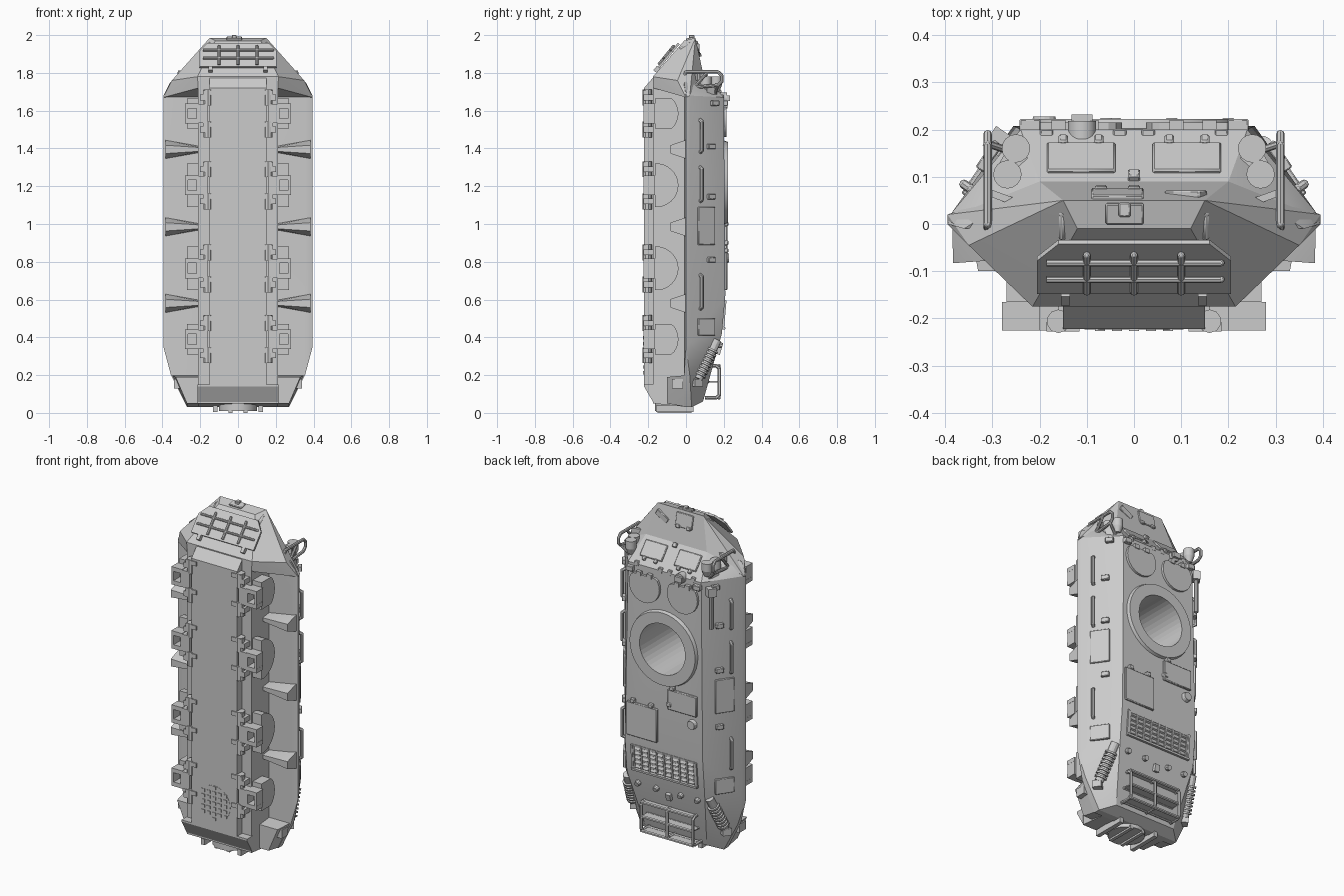
import bpy, bmesh
from math import radians, sin, cos, pi
from mathutils import Vector as V, Matrix

if "Cube" in bpy.data.objects:
    bpy.data.objects.remove(bpy.data.objects["Cube"])

def convex(bm, pts):
    vs = [bm.verts.new(p) for p in pts]
    r = bmesh.ops.convex_hull(bm, input=vs)
    junk = {e for e in r['geom_interior'] + r['geom_unused'] if isinstance(e, bmesh.types.BMVert)}
    bmesh.ops.delete(bm, geom=list(junk), context='VERTS')

def sym(pts):
    return list(pts) + [(-x, y, z) for x, y, z in pts]

def prism(bm, pts, off):
    convex(bm, [V(p) for p in pts] + [V(p) + V(off) for p in pts])

def box(bm, c, s, ax='X', deg=0):
    m = Matrix.Translation(c) @ Matrix.Rotation(radians(deg), 4, ax) @ Matrix.Diagonal((*s, 1))
    bmesh.ops.create_cube(bm, size=1, matrix=m)

def tube(bm, p, q, r, n=10, r2=None):
    p, q = V(p), V(q)
    d = q - p
    m = Matrix.Translation((p + q) / 2) @ d.to_track_quat('Z', 'Y').to_matrix().to_4x4()
    bmesh.ops.create_cone(bm, cap_ends=True, segments=n, radius1=r, radius2=r if r2 is None else r2,
                          depth=d.length, matrix=m)

def path(bm, pts, r, n=8):
    for a, b in zip(pts, pts[1:]):
        tube(bm, a, b, r, n)
        bmesh.ops.create_uvsphere(bm, u_segments=8, v_segments=6, radius=r, matrix=Matrix.Translation(b))

def finish(name, bm, mirror=False, bevel=0):
    bmesh.ops.dissolve_limit(bm, angle_limit=radians(1), verts=bm.verts, edges=bm.edges)
    bmesh.ops.recalc_face_normals(bm, faces=bm.faces)
    me = bpy.data.meshes.new(name)
    bm.to_mesh(me)
    bm.free()
    o = bpy.data.objects.new(name, me)
    bpy.context.collection.objects.link(o)
    if bevel:
        b = o.modifiers.new('bevel', 'BEVEL')
        b.width, b.segments = bevel, 1
    if mirror:
        o.modifiers.new('mirror', 'MIRROR').use_mirror_merge = False
    return o

# Upper hull with sloped sides, windscreen face and tapered rear
bm = bmesh.new()
convex(bm, sym([(.24, .2, 1.67), (.255, .208, .62), (.255, .19, .42), (.2, .09, .06),
                (.27, .03, .03), (.27, -.01, .03), (.355, .02, .2), (.355, -.01, .2),
                (.395, 0, .35), (.395, 0, 1.68), (.385, .025, .37), (.385, .025, 1.68),
                (.36, -.01, 1.75), (.2, .09, 1.8)]))
upper = finish('upper_hull', bm)

# Faceted nose with a narrow top face
bm = bmesh.new()
convex(bm, sym([(.12, -.01, 1.97), (.15, .05, 1.985), (.215, -.175, 1.78), (.35, -.045, 1.76),
                (.395, .02, 1.68), (.395, 0, 1.67), (.2, .09, 1.8), (.21, -.175, 1.72), (.35, -.045, 1.73)]))
finish('nose', bm)

# Lower tub and belly
bm = bmesh.new()
convex(bm, sym([(.212, -.175, .05), (.212, .02, .03), (.212, -.175, 1.78), (.212, .02, 1.78)]))
tub = finish('lower_tub', bm)
bm = bmesh.new()
convex(bm, sym([(.15, -.222, .14), (.15, -.222, 1.72), (.15, -.17, 1.78), (.15, -.17, .06)]))
convex(bm, sym([(.215, -.222, .14), (.215, -.17, .05), (.215, -.17, .15), (.215, -.222, .15)]))
finish('belly', bm)

# Rear lower corners
bm = bmesh.new()
convex(bm, [(.2, -.1, .05), (.27, -.1, .05), (.33, -.1, .19), (.2, -.1, .19),
            (.2, .01, .03), (.27, .01, .03), (.35, .01, .2), (.2, .01, .2)])
box(bm, (.315, -.045, .155), (.05, .06, .05))
finish('rear_corner', bm, True)

# Turret ring and its opening
bm = bmesh.new()
tube(bm, (0, .19, 1.22), (0, .222, 1.22), .225, 40, .215)
ring = finish('turret_ring', bm)
bm = bmesh.new()
tube(bm, (0, -.14, 1.22), (0, .4, 1.22), .15, 40)
cutter = finish('turret_cutter', bm)
cutter.hide_render = True
cutter.hide_viewport = True
for o in (upper, tub, ring):
    b = o.modifiers.new('opening', 'BOOLEAN')
    b.object, b.operation, b.solver = cutter, 'DIFFERENCE', 'EXACT'

# Suspension mounts: half-round blocks with slotted brackets, plus belly hinges
mount, hinge = bmesh.new(), bmesh.new()
for z in (1.585, 1.205, .765, .39):
    end = z > 1.5 or z < .5
    h = .08 if end else .115
    arc = [(.2, -.165 + .125 * sin(t * pi / 16), z + max(-h, min(h, .118 * cos(t * pi / 16)))) for t in range(17)]
    prism(mount, arc, (.07, 0, 0))
    box(mount, (.19, -.198, z), (.06, .055, .1))
    for dz in (-.04, .04):
        box(mount, (.245, -.195, z + dz), (.07, .06, .025))
    box(mount, (.272, -.195, z), (.014, .06, .1))
    for dz in (-.085, .085):
        tube(hinge, (.16, -.206, z + dz - .042), (.16, -.206, z + dz + .042), .025)
        box(hinge, (.15, -.218, z + dz + .025), (.07, .02, .025))
        box(hinge, (.18, -.2, z + dz), (.04, .05, .03))
finish('suspension_mount', mount, True)
finish('belly_hinge', hinge, True)

# Tapered brackets below the side overhang
bm = bmesh.new()
for z in (1.395, .985, .58):
    convex(bm, [(.385, 0, z - .05), (.385, 0, z + .05), (.383, -.083, z - .022), (.383, -.083, z + .022),
                (.205, 0, z - .018), (.205, 0, z + .018), (.205, -.07, z - .01), (.205, -.07, z + .01)])
finish('side_bracket', bm, True)

# Round belly grille
bm = bmesh.new()
tube(bm, (0, -.215, .305), (0, -.2235, .305), .105, 28)
for i in range(-2, 3):
    for j in range(-3, 4):
        if (i * .036) ** 2 + (j * .031) ** 2 < .0098:
            box(bm, (i * .036, -.2235, .305 + j * .031), (.022, .006, .018))
finish('belly_grille', bm)

# Trim vane on the nose with crossing ribs
bm = bmesh.new()
N = Matrix.Translation((0, -.085, 1.884)) @ Matrix.Rotation(radians(-40), 4, 'X')
prism(bm, [N @ V(p) for p in [(-.205, -.004, -.08), (.205, -.004, -.08), (.205, -.004, .03), (.16, -.004, .085),
                              (-.16, -.004, .085), (-.205, -.004, .03)]], N.to_3x3() @ V((0, -.012, 0)))
for z in (-.025, .03):
    path(bm, [N @ V((-.185, -.022, z)), N @ V((.185, -.022, z))], .007)
for x in (-.1, 0, .1):
    path(bm, [N @ V((x, -.02, -.07)), N @ V((x, -.022, .055))], .008)
for x in (-.145, .145):
    box(bm, N @ V((x, -.01, -.095)), (.02, .025, .03), 'X', -40)
finish('trim_vane', bm)

# Nose pegs, top plate and glacis fittings
bm = bmesh.new()
for x in (-.15, .15):
    path(bm, [(x, -.03, 1.925), (x, .022, 1.955)], .011)
box(bm, (-.02, .022, 1.98), (.08, .045, .014), 'X', 14)
box(bm, (-.02, .03, 1.99), (.025, .03, .02))
box(bm, (-.035, .06, 1.93), (.11, .018, .08), 'X', 11)
for x in (-.07, 0):
    box(bm, (x, .07, 1.895), (.025, .022, .02), 'X', 11)
box(bm, (.11, .062, 1.92), (.085, .018, .035), 'Y', -30)
box(bm, (0, .1, 1.79), (.025, .025, .025), 'X', 40)
finish('nose_fitting', bm, False, .003)

# Windscreen covers with hinge lugs
bm = bmesh.new()
box(bm, (.112, .137, 1.742), (.145, .02, .095), 'X', 40)
for x in (.075, .15):
    box(bm, (x, .176, 1.703), (.02, .02, .025), 'X', 40)
finish('windscreen_cover', bm, True, .004)

# Crew hatches with flat front edge
bm = bmesh.new()
prism(bm, [(.125 + .1 * cos(a * pi / 12), .195, min(1.56 + .1 * sin(a * pi / 12), 1.62)) for a in range(24)], (0, .02, 0))
for x in (.09, .16):
    box(bm, (x, .208, 1.625), (.03, .024, .025))
finish('crew_hatch', bm, True)

# Periscopes along the roof front
bm = bmesh.new()
for x in (.03, .185):
    box(bm, (x, .19, 1.67), (.028, .022, .03))
box(bm, (.22, .205, 1.64), (.045, .035, .03))
finish('periscope', bm, True, .003)
bm = bmesh.new()
tube(bm, (-.11, .18, 1.665), (-.11, .218, 1.665), .03, 16)
box(bm, (-.11, .222, 1.665), (.045, .02, .03))
finish('sight', bm)

# Roof access plates, vent dome
bm = bmesh.new()
box(bm, (.14, .21, .75), (.2, .018, .2))
box(bm, (-.125, .21, .93), (.19, .018, .12))
for x, z in ((.08, .86), (.2, .86), (-.06, 1.0), (-.04, .9)):
    box(bm, (x, .213, z), (.03, .022, .025))
finish('roof_plate', bm, False, .004)
bm = bmesh.new()
tube(bm, (-.19, .2, .82), (-.19, .228, .82), .03, 14, .024)
finish('roof_vent', bm)

# Engine grille with louvres
bm = bmesh.new()
for s in (-1, 1):
    box(bm, (0, .2, .52 + s * .072), (.43, .016, .012), 'X', -5)
    box(bm, (s * .21, .2, .52), (.012, .016, .15), 'X', -5)
for i in range(9):
    box(bm, (-.2 + i * .05, .199, .52), (.01, .013, .14), 'X', -5)
for i in range(8):
    for j in range(5):
        box(bm, (-.175 + i * .05, .2 + (j - 2) * .0022, .52 + (j - 2) * .027), (.034, .01, .014), 'X', 25)
finish('engine_grille', bm)

# Rear knobs and open stowage cage
bm = bmesh.new()
for x in (-.2, -.09, .07, .19):
    tube(bm, (x, .16, .365), (x, .193, .355), .02, 10, .014)
box(bm, (-.01, .17, .33), (.03, .03, .04), 'X', -15)
finish('rear_knob', bm)
bm = bmesh.new()
for z in (.08, .165, .25):
    for y in (.115, .175):
        path(bm, [(-.17, y, z), (.17, y, z)], .009, 6)
    box(bm, (0, .145, z), (.34, .06, .006))
for x in (-.17, 0, .17):
    path(bm, [(x, .1, .08), (x, .16, .08), (x, .177, .095), (x, .177, .235), (x, .16, .25), (x, .12, .25)], .009, 6)
finish('stowage_cage', bm)

# Round outlet cover on the rear face
bm = bmesh.new()
tube(bm, (0, -.065, .08), (0, -.065, .01), .1, 24)
for x in (-.12, .12):
    box(bm, (x, -.06, .022), (.025, .2, .036))
for x in (-.04, .04):
    box(bm, (x, -.06, .01), (.02, .18, .02))
finish('outlet_cover', bm)

# Ribbed exhausts
bm = bmesh.new()
a, b = V((.3, .065, .18)), V((.27, .165, .385))
tube(bm, a, b, .024, 12)
for i in range(8):
    p = a.lerp(b, .08 + i * .09)
    tube(bm, p, p + (b - a) * .045, .034, 12)
box(bm, (.3, .055, .16), (.05, .05, .04), 'Z', 35)
finish('exhaust', bm, True)

# Sloped side fittings: rails, plates, steps
sx = lambda y, out=0: (.385 - (y - .02) * .69 + out * .82, y + out * .57)
bm = bmesh.new()
for z0, z1 in ((1.38, 1.55), (1.12, 1.3), (.55, .73)):
    path(bm, [(*sx(.075, o), z) for o, z in ((0, z0), (.016, z0 + .01), (.016, z1 - .01), (0, z1))], .01)
finish('hand_rail', bm, True)
bm = bmesh.new()
for y, z, w, h in ((.105, .99, .11, .2), (.105, .455, .11, .09)):
    box(bm, (*sx(y, .002), z), (.016, w, h), 'Z', 34.7)
for y, z in ((.13, 1.41), (.13, 1.145), (.13, .81), (.15, 1.64)):
    box(bm, (*sx(y, .006), z), (.022, .045, .028), 'Z', 34.7)
finish('side_fitting', bm, True, .003)
bm = bmesh.new()
path(bm, [(*sx(.17, .01), 1.4), (*sx(.17, .01), 1.6)], .011)
box(bm, (*sx(.17, .01), 1.62), (.04, .05, .05), 'Z', 34.7)
for v in bm.verts:
    v.co.x *= -1
finish('aerial_mount', bm)

# Headlamps and guard loops
bm = bmesh.new()
for x, y in ((.25, .16), (.268, .105)):
    tube(bm, (x, y, 1.7), (x, y, 1.735), .016, 16, .03)
    tube(bm, (x, y, 1.735), (x, y, 1.78), .03, 16)
box(bm, (.25, .12, 1.71), (.07, .06, .05), 'Z', 30)
finish('headlamp', bm, True)
bm = bmesh.new()
path(bm, [(.31, y, z) for y, z in ((-.015, 1.77), (.0, 1.805), (.17, 1.805), (.19, 1.785), (.19, 1.755),
                                   (.17, 1.735), (.06, 1.725))], .009)
path(bm, [(.31, .04, 1.72), (.31, .11, 1.8)], .008)
path(bm, [(.31, .17, 1.735), (.25, .15, 1.68)], .008)
box(bm, (.275, .055, 1.78), (.07, .015, .04), 'Z', 20)
finish('lamp_guard', bm, True)

# Smooth only the rounded surfaces
for o in bpy.context.collection.objects:
    o.select_set(o is not cutter)
bpy.context.view_layer.objects.active = upper
bpy.ops.object.shade_smooth_by_angle(angle=radians(25))
